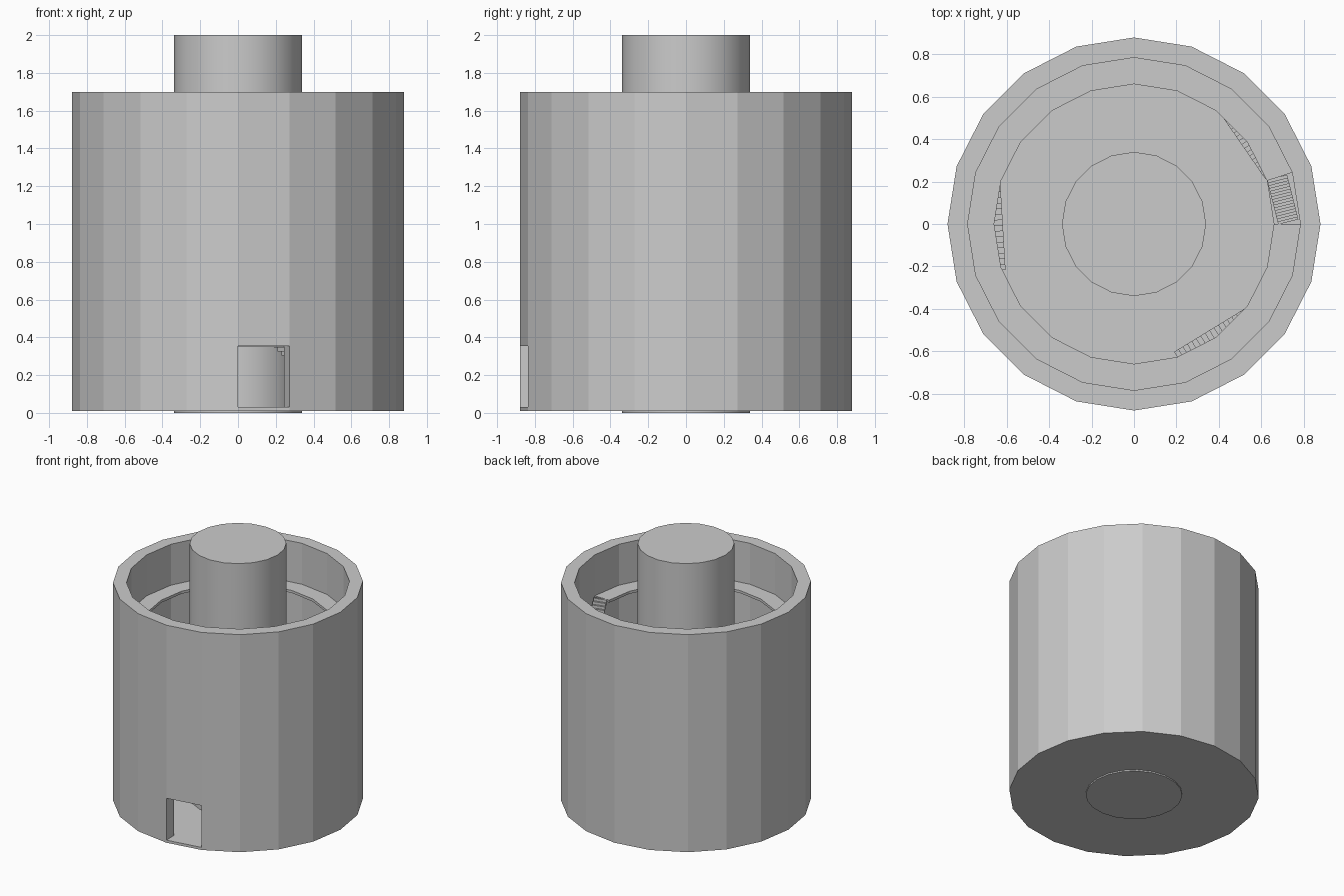
import bpy, bmesh
from math import sin, cos, pi, atan2
from mathutils import Matrix, Vector

if "Cube" in bpy.data.objects:
    bpy.data.objects.remove(bpy.data.objects["Cube"])

SIDES = 20
FLOOR, RISE = 0.03, 0.338
WALL_R, ROOM_R, LEDGE_R = 0.88, 0.785, 0.66


def finish(bm, name):
    bmesh.ops.remove_doubles(bm, verts=bm.verts, dist=1e-5)
    bmesh.ops.recalc_face_normals(bm, faces=bm.faces)
    me = bpy.data.meshes.new(name)
    bm.to_mesh(me)
    bm.free()
    ob = bpy.data.objects.new(name, me)
    bpy.context.collection.objects.link(ob)
    return ob


def ring(bm, r0, r1, z0, z1, skip=()):
    """Square-section ring; the listed sectors are left open and capped."""
    def section(k):
        a = 2 * pi * k / SIDES
        return [bm.verts.new((r * cos(a), r * sin(a), z))
                for r, z in ((r0, z0), (r1, z0), (r1, z1), (r0, z1))]
    secs = [section(k) for k in range(SIDES)]
    for k in range(SIDES):
        if k in skip:
            continue
        a, b = secs[k], secs[(k + 1) % SIDES]
        for i in range(4):
            j = (i + 1) % 4
            bm.faces.new((a[i], a[j], b[j], b[i]))
        if (k - 1) % SIDES in skip:
            bm.faces.new(a)
        if (k + 1) % SIDES in skip:
            bm.faces.new(b)
    bmesh.ops.delete(bm, geom=[v for v in bm.verts if not v.link_faces], context='VERTS')


def cylinder(name, r, z0, z1):
    bm = bmesh.new()
    bmesh.ops.create_cone(bm, cap_ends=True, segments=SIDES, radius1=r, radius2=r,
                          depth=z1 - z0, matrix=Matrix.Translation((0, 0, (z0 + z1) / 2)))
    return finish(bm, name)


# Outer wall, with one facet left open near the floor for the doorway
bm = bmesh.new()
ring(bm, ROOM_R, WALL_R, 0.01, 1.70)
wall = finish(bm, "tower_wall")
bm = bmesh.new()
ring(bm, 0.7, 1.0, FLOOR, 0.355, skip=[k for k in range(SIDES) if k != 15])
cutter = finish(bm, "doorway_cutter")
cutter.hide_render = True
cutter.hide_set(True)
door = wall.modifiers.new("doorway", 'BOOLEAN')
door.operation = 'DIFFERENCE'
door.solver = 'EXACT'
door.object = cutter

# Ground floor and central column
cylinder("ground_floor", ROOM_R + 0.01, 0.01, FLOOR)
column = cylinder("central_column", 0.34, 0.0, 2.0)
bpy.context.view_layer.objects.active = column
column.select_set(True)
bpy.ops.object.shade_smooth_by_angle(angle=0.55)

# Flights from bottom to top: centre line (foot, head) and open ledge sectors
flights = [
    ((0.55, -0.44), (0.215, -0.645), (16, 17)),
    ((-0.655, -0.22), (-0.68, 0.20), (9, 10)),
    ((0.46, 0.53), (0.66, 0.24), (1, 2)),
    ((0.675, 0.22), (0.728, 0.01), (0,)),
]
STEPS = 16
for n, (foot, head, gap) in enumerate(flights):
    base = FLOOR + n * RISE
    # Stair flight of block treads
    foot, head = Vector((*foot, 0)), Vector((*head, 0))
    run = head - foot
    turn = Matrix.Rotation(atan2(run.y, run.x), 4, 'Z')
    bm = bmesh.new()
    for s in range(STEPS):
        h = RISE / STEPS
        centre = foot + run * ((s + 0.5) / STEPS) + Vector((0, 0, base + h * (s + 0.5)))
        size = Matrix.Diagonal((run.length / STEPS, 0.098, h, 1))
        bmesh.ops.create_cube(bm, size=1, matrix=Matrix.Translation(centre) @ turn @ size)
    finish(bm, f"stair_flight_{n + 1}")
    # Walkway ledge reached by the flight
    bm = bmesh.new()
    ring(bm, LEDGE_R, ROOM_R, base + RISE - 0.02, base + RISE, skip=gap)
    finish(bm, f"walkway_{n + 1}")
